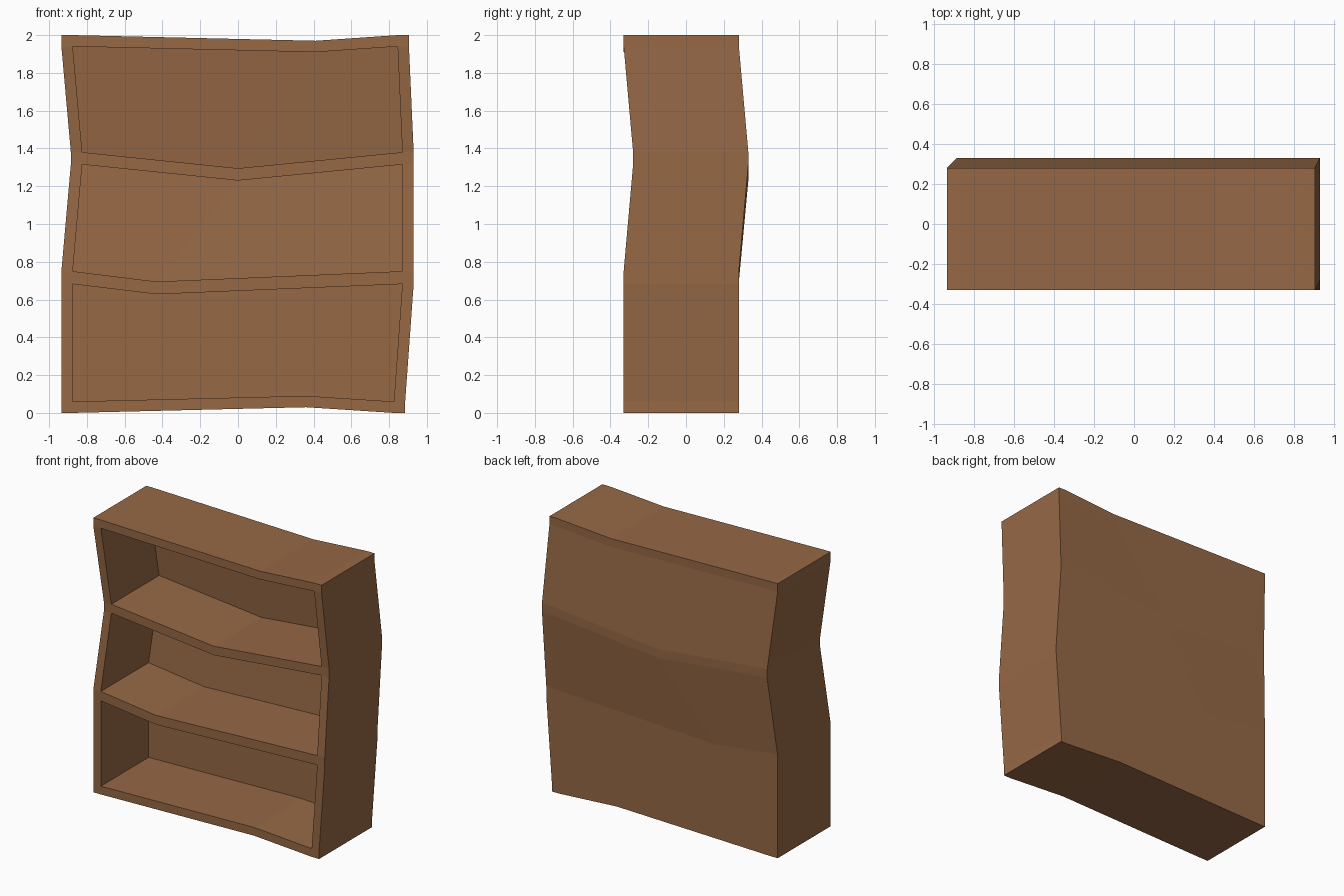
import bpy, bmesh
from itertools import product

cube = bpy.data.objects.get("Cube")
if cube:
    bpy.data.objects.remove(cube)

# Wood colour
wood = bpy.data.materials.new("brown wood")
wood.use_nodes = True
COLOUR = (0.305, 0.138, 0.06, 1)
wood.diffuse_color = COLOUR
wood.node_tree.nodes["Principled BSDF"].inputs["Base Color"].default_value = COLOUR

BOARD = 0.06
# Board edges from bottom to top:
# left x, right x, height at the sides, kink x, kink height, backward lean
ROWS = [
    (-0.935, 0.885, 0.00, 0.36, 0.03, 0),
    (-0.935, 0.885, 0.06, 0.36, 0.09, 0),
    (-0.935, 0.93, 0.682, -0.43, 0.628, 0),
    (-0.935, 0.93, 0.75, -0.43, 0.695, 0),
    (-0.885, 0.93, 1.315, 0.0, 1.23, 0.05),
    (-0.885, 0.93, 1.38, 0.0, 1.295, 0.05),
    (-0.935, 0.905, 1.94, 0.41, 1.91, 0),
    (-0.935, 0.905, 2.00, 0.41, 1.97, 0),
]
LAYERS = [-0.33, 0.28 - BOARD, 0.28]   # front, face of back panel, back
CELLS = (4, 2, 7)


def point(col, layer, row):
    left, right, side_z, kink_x, kink_z, lean = ROWS[row]
    x = (left, left + BOARD, kink_x, right - BOARD, right)[col]
    return x, LAYERS[layer] + lean, kink_z if col == 2 else side_z


def solid(cell):
    """Wood everywhere except the three open compartments."""
    if any(not 0 <= c < n for c, n in zip(cell, CELLS)):
        return False
    col, layer, row = cell
    return not (layer == 0 and col in (1, 2) and row % 2 == 1)


# Warped bookcase: skin the solid cells of a bent lattice
bm = bmesh.new()
verts = {}


def vert(key):
    if key not in verts:
        verts[key] = bm.verts.new(point(*key))
    return verts[key]


for cell in product(*(range(n) for n in CELLS)):
    if not solid(cell):
        continue
    for axis, side in product(range(3), (0, 1)):
        neighbour = list(cell)
        neighbour[axis] += 2 * side - 1
        if solid(neighbour):
            continue
        u, v = (axis + 1) % 3, (axis + 2) % 3
        corners = []
        for du, dv in ((0, 0), (1, 0), (1, 1), (0, 1)):
            key = list(cell)
            key[axis] += side
            key[u] += du
            key[v] += dv
            corners.append(vert(tuple(key)))
        bm.faces.new(corners if side else corners[::-1])

mesh = bpy.data.meshes.new("bookcase")
bm.to_mesh(mesh)
bm.free()
mesh.materials.append(wood)
bpy.context.collection.objects.link(bpy.data.objects.new("bookcase", mesh))
